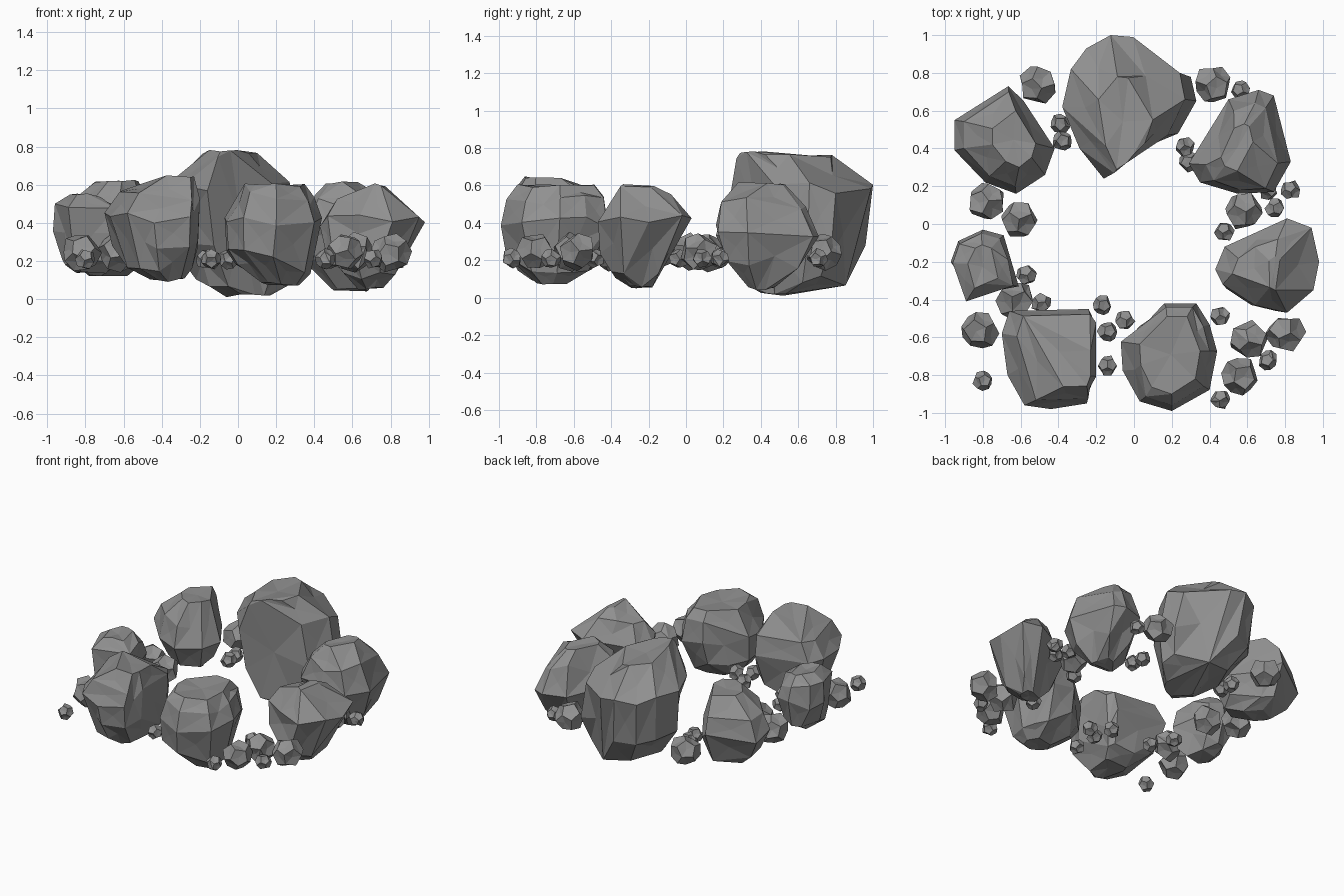
import bpy, bmesh, math, random
from mathutils import Vector

stone = bpy.data.materials.new("grey stone")
stone.diffuse_color = (0.28, 0.28, 0.28, 1)


def finish(name, points, angle, dent, rng):
    """Hull of the points, merged into broad facets, each chipped at its centre."""
    bm = bmesh.new()
    for p in points:
        bm.verts.new(p)
    res = bmesh.ops.convex_hull(bm, input=bm.verts[:])
    junk = {g for g in res["geom_interior"] + res["geom_unused"]
            if isinstance(g, bmesh.types.BMVert)}
    bmesh.ops.delete(bm, geom=list(junk), context='VERTS')
    bmesh.ops.dissolve_limit(bm, angle_limit=math.radians(angle),
                             verts=bm.verts[:], edges=bm.edges[:])
    for f in bm.faces[:]:
        if len(f.verts) > 3:
            n, size = f.normal.copy(), math.sqrt(f.calc_area())
            v = bmesh.ops.poke(bm, faces=[f])["verts"][0]
            v.co -= n * size * dent * rng.uniform(0.2, 1)
    bmesh.ops.recalc_face_normals(bm, faces=bm.faces[:])
    me = bpy.data.meshes.new(name)
    bm.to_mesh(me)
    bm.free()
    me.materials.append(stone)
    ob = bpy.data.objects.new(name, me)
    bpy.context.collection.objects.link(ob)


def boulder(name, seed, outline, levels):
    """Plan outline fitted to each level (z, x min, x max, y min, y max)."""
    rng = random.Random(seed)
    xs, ys = [p[0] for p in outline], [p[1] for p in outline]
    pts = []
    for k, (z, x0, x1, y0, y1) in enumerate(levels):
        cap = k in (0, len(levels) - 1)
        for x, y in outline:
            u = (x - min(xs)) / (max(xs) - min(xs))
            v = (y - min(ys)) / (max(ys) - min(ys))
            dz = rng.uniform(0, 0.02) * (1 if k == 0 else -1) if cap else rng.uniform(-.035, .035)
            pts.append(Vector((x0 + u * (x1 - x0), y0 + v * (y1 - y0), z + dz)))
    finish(name, pts, 20, 0.045, rng)


def small_rock(name, seed, x, y, r, z):
    """Rough dodecahedron with dished faces."""
    rng = random.Random(seed)
    g = (1 + 5 ** 0.5) / 2
    pts = [Vector((a, b, c)) for a in (-1, 1) for b in (-1, 1) for c in (-1, 1)]
    for a in (-1 / g, 1 / g):
        for b in (-g, g):
            pts += [Vector((0, a, b)), Vector((a, b, 0)), Vector((b, 0, a))]
    turn = Vector((0, 0, 1)).rotation_difference(
        Vector([rng.uniform(-1, 1) for _ in range(3)]))
    pts = [turn @ p.normalized() * rng.uniform(0.92, 1.13) * r + Vector((x, y, z)) for p in pts]
    finish(name, pts, 25, 0.12, rng)


# large boulders of the ring
boulder("back_boulder", 1,
        [(-.10, 1.0), (.03, .99), (.17, .87), (.30, .80), (.33, .66), (.23, .47),
         (.08, .34), (-.14, .24), (-.28, .40), (-.38, .62), (-.33, .82), (-.24, .93)],
        [(.01, -.06, .17, .40, .64), (.10, -.22, .28, .33, .86), (.30, -.36, .33, .27, .96),
         (.58, -.38, .27, .24, 1.0), (.74, -.21, .10, .27, .78), (.79, -.15, .02, .29, .54)])
boulder("back_right_boulder", 2,
        [(.66, .71), (.74, .68), (.80, .50), (.83, .33), (.74, .17), (.55, .16),
         (.35, .22), (.29, .32), (.36, .50), (.50, .66)],
        [(.04, .50, .68, .33, .48), (.18, .36, .78, .21, .62), (.36, .29, .83, .16, .71),
         (.50, .38, .76, .18, .64), (.62, .46, .64, .28, .53)])
boulder("right_boulder", 3,
        [(.81, .03), (.94, -.02), (.98, -.20), (.95, -.35), (.81, -.47), (.64, -.43),
         (.47, -.32), (.43, -.24), (.48, -.12), (.62, -.03)],
        [(.05, .62, .76, -.30, -.18), (.13, .53, .84, -.40, -.12), (.25, .46, .88, -.46, -.07),
         (.41, .43, .98, -.47, .03), (.52, .52, .87, -.42, -.08), (.61, .68, .78, -.35, -.17)])
boulder("front_right_boulder", 4,
        [(.16, -.43), (.33, -.43), (.40, -.54), (.44, -.68), (.40, -.88), (.20, -.99),
         (.03, -.94), (-.06, -.78), (-.07, -.63), (.03, -.52)],
        [(.07, .12, .32, -.80, -.64), (.16, -.01, .38, -.90, -.52), (.25, -.06, .40, -.96, -.46),
         (.40, -.07, .44, -.99, -.42), (.54, -.02, .40, -.96, -.44), (.61, .03, .35, -.90, -.49)])
boulder("front_left_boulder", 5,
        [(-.66, -.46), (-.45, -.43), (-.24, -.45), (-.20, -.50), (-.20, -.82), (-.25, -.95),
         (-.44, -.98), (-.58, -.96), (-.67, -.80), (-.70, -.58)],
        [(.09, -.46, -.28, -.82, -.60), (.18, -.60, -.24, -.90, -.50),
         (.30, -.66, -.21, -.96, -.45), (.42, -.70, -.20, -.98, -.43),
         (.55, -.62, -.20, -.95, -.46), (.65, -.42, -.23, -.87, -.64)])
boulder("left_boulder", 6,
        [(-.80, -.03), (-.69, -.06), (-.64, -.18), (-.61, -.33), (-.77, -.38), (-.89, -.42),
         (-.95, -.30), (-.97, -.20), (-.93, -.09), (-.88, -.06)],
        [(.13, -.86, -.69, -.32, -.15), (.20, -.92, -.65, -.40, -.08),
         (.36, -.97, -.61, -.42, -.03), (.47, -.96, -.64, -.41, -.05),
         (.555, -.88, -.72, -.34, -.11)])
boulder("back_left_boulder", 7,
        [(-.66, .73), (-.58, .65), (-.50, .54), (-.42, .40), (-.47, .26), (-.62, .16),
         (-.78, .22), (-.94, .39), (-.94, .55), (-.80, .64)],
        [(.12, -.78, -.58, .36, .52), (.20, -.88, -.48, .24, .64), (.36, -.95, -.42, .16, .73),
         (.50, -.90, -.46, .20, .70), (.63, -.75, -.52, .30, .60)])

# medium stones filling the gaps
medium = [(-.51, .74), (.42, .74), (-.78, .12), (-.61, .02), (-.63, -.40), (-.82, -.56),
          (.61, -.615), (.80, -.58), (.56, -.81), (.58, .07)]
for i, (x, y) in enumerate(medium):
    small_rock(f"medium_stone_{i + 1}", 20 + i, x, y, 0.1, 0.245)

# pebbles
pebbles = [(-.39, .53), (-.38, .44), (.565, .71), (.27, .41), (.29, .33), (-.57, -.27),
           (-.49, -.42), (-.80, -.83), (-.17, -.43), (-.05, -.51), (-.14, -.57), (-.14, -.75),
           (.455, -.49), (.46, -.93), (.71, -.72), (.48, -.04), (.71, .18), (.83, .18),
           (.745, .085)]
for i, (x, y) in enumerate(pebbles):
    small_rock(f"pebble_{i + 1}", 50 + i, x, y, 0.052, 0.21)
